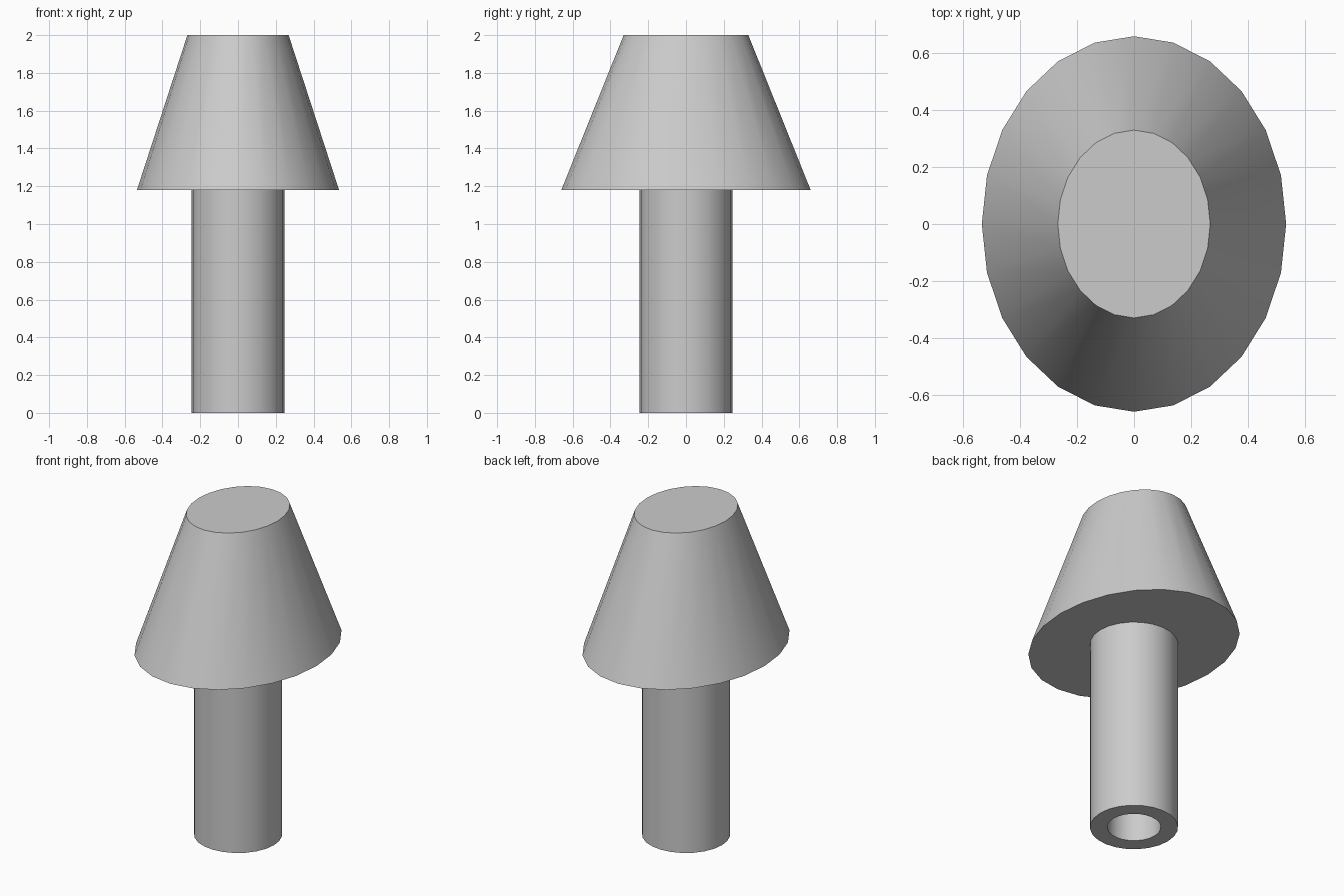
import bpy, bmesh, math

if "Cube" in bpy.data.objects:
    bpy.data.objects.remove(bpy.data.objects["Cube"])

SIDES = 24


def loft(name, rings, caps=False, closed=False):
    """Skin a list of (rx, ry, z) elliptical rings into one object."""
    bm = bmesh.new()
    loops = []
    for rx, ry, z in rings:
        loops.append([bm.verts.new((rx * math.cos(2 * math.pi * i / SIDES),
                                    ry * math.sin(2 * math.pi * i / SIDES), z))
                      for i in range(SIDES)])
    pairs = list(zip(loops, loops[1:]))
    if closed:
        pairs.append((loops[-1], loops[0]))
    for a, b in pairs:
        for i in range(SIDES):
            j = (i + 1) % SIDES
            bm.faces.new((a[i], a[j], b[j], b[i]))
    if caps:
        bm.faces.new(loops[0])
        bm.faces.new(loops[-1])
    bmesh.ops.recalc_face_normals(bm, faces=bm.faces)
    mesh = bpy.data.meshes.new(name)
    bm.to_mesh(mesh)
    bm.free()
    obj = bpy.data.objects.new(name, mesh)
    bpy.context.collection.objects.link(obj)
    bpy.ops.object.select_all(action='DESELECT')
    obj.select_set(True)
    bpy.context.view_layer.objects.active = obj
    bpy.ops.object.shade_smooth_by_angle(angle=math.radians(35))
    return obj


# Tapered oval head, closed top and bottom
loft("head", [(0.535, 0.66, 1.18), (0.268, 0.33, 2.0)], caps=True)

# Hollow round stem
R, BORE, TOP = 0.246, 0.15, 1.18
loft("stem", [(R, R, 0), (R, R, TOP), (BORE, BORE, TOP), (BORE, BORE, 0)],
     closed=True)
